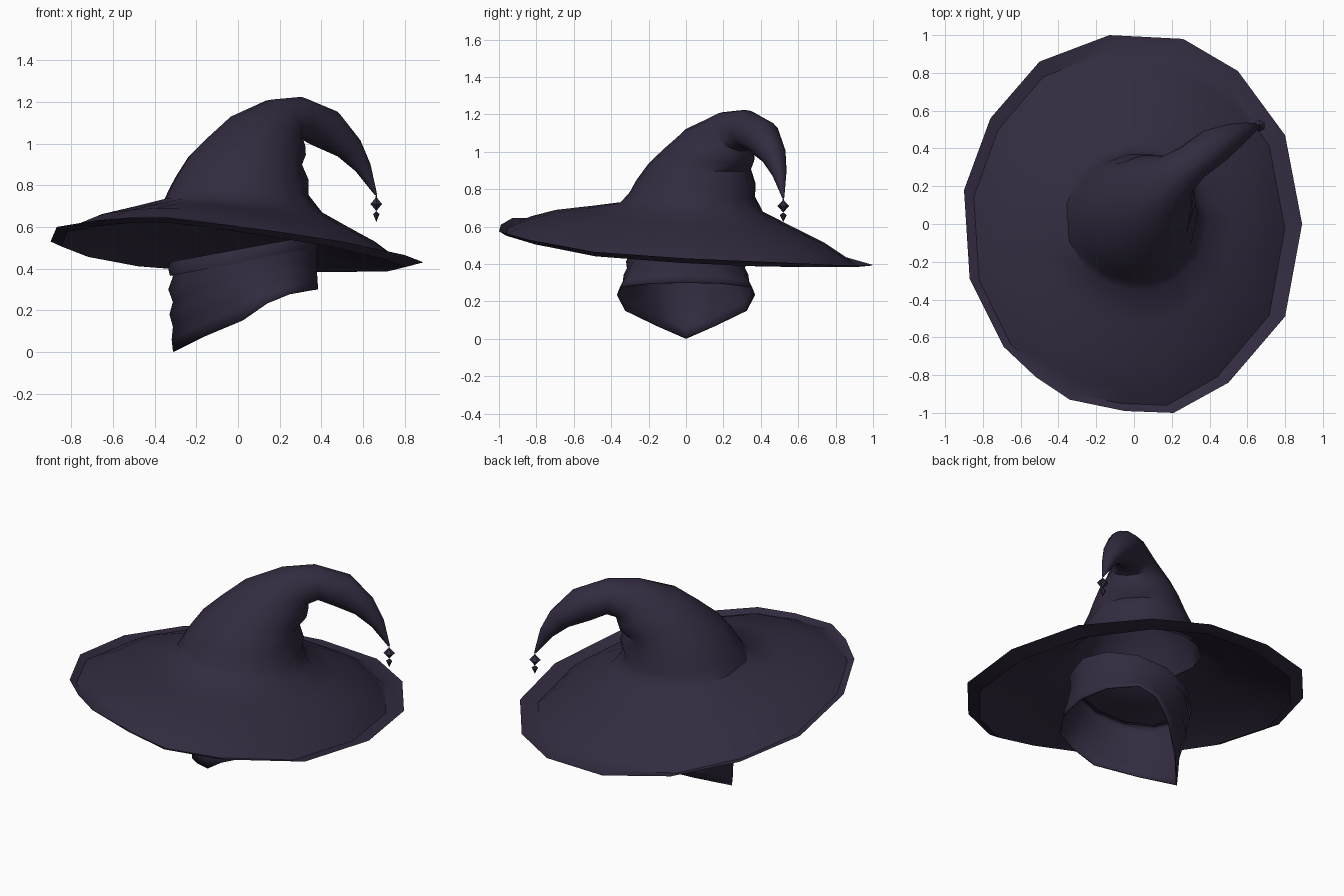
import bpy, bmesh
from math import sin, cos, pi, atan2
from mathutils import Vector, Matrix, Quaternion

if "Cube" in bpy.data.objects:
    bpy.data.objects.remove(bpy.data.objects["Cube"])

cloth = bpy.data.materials.new("dark plum cloth")
colour = (0.033, 0.024, 0.051, 1)
cloth.diffuse_color = colour
cloth.use_nodes = True
shader = cloth.node_tree.nodes["Principled BSDF"]
shader.inputs["Base Color"].default_value = colour
shader.inputs["Roughness"].default_value = 0.9


def finish(name, bm, angle):
    """Turn a bmesh into a shaded object."""
    bmesh.ops.recalc_face_normals(bm, faces=bm.faces)
    mesh = bpy.data.meshes.new(name)
    bm.to_mesh(mesh)
    bm.free()
    mesh.materials.append(cloth)
    obj = bpy.data.objects.new(name, mesh)
    bpy.context.collection.objects.link(obj)
    bpy.ops.object.select_all(action='DESELECT')
    obj.select_set(True)
    bpy.context.view_layer.objects.active = obj
    if angle:
        bpy.ops.object.shade_smooth_by_angle(angle=angle)
    return obj


def loft(name, rings, cap=False, angle=0.8):
    """Skin a list of closed rings of equal length."""
    bm = bmesh.new()
    loops = [[bm.verts.new(p) for p in ring] for ring in rings]
    n = len(loops[0])
    for low, high in zip(loops, loops[1:]):
        for i in range(n):
            j = (i + 1) % n
            bm.faces.new((low[i], low[j], high[j], high[i]))
    if cap:
        bm.faces.new(loops[-1])
    return finish(name, bm, angle)


# Brim outline: an uneven, tilted sixteen-sided loop
rim = [Vector(p) for p in (
    (-.9, .18, .53), (-.87, -.29, .6), (-.69, -.65, .63), (-.52, -.81, .645),
    (-.34, -.93, .645), (-.05, -.99, .61), (.21, -1, .575), (.5, -.84, .53),
    (.8, -.49, .465), (.89, 0, .43), (.8, .47, .41), (.55, .81, .395),
    (.26, .98, .39), (-.13, 1, .395), (-.5, .86, .435), (-.76, .56, .48))]
angles = [atan2(p.y, p.x) for p in rim]

# Crease just inside the turned-up lip
crease = [Vector((p.x * .92 - .02, p.y * .935 - .025, max(p.z - .016, .392)))
          for p in rim]

# Crown: centre, radius and bend of each section, down to the drooping tip
spine = [((.02, .03, .7), .385, .1), ((.005, .04, .77), .342, .06),
         ((.015, .05, .84), .315, .05), ((.037, .08, .92), .28, .1),
         ((.08, .12, .985), .24, .2), ((.138, .175, 1.055), .195, .42),
         ((.215, .25, 1.108), .128, .95), ((.305, .325, 1.123), .102, 1.5),
         ((.42, .41, 1.072), .1, 2.1), ((.53, .47, .98), .068, 2.45),
         ((.6, .5, .885), .04, 2.6), ((.662, .52, .755), .006, 2.7)]
crown = []
for i, (c, r, bend) in enumerate(spine):
    turn = Quaternion((-.62, .78, 0), bend)
    ring = []
    for t in angles:
        # creases gathered under the bend
        fold = .014 * (-1) ** i * max(0, cos(t - .9)) if 0 < i < 5 else 0
        ring.append(Vector(c) + turn @ Vector((cos(t), sin(t), 0)) * (r + fold))
    crown.append(ring)

slope = [[a.lerp(b, f) + Vector((0, 0, lift)) for a, b in zip(crease, crown[0])]
         for f, lift in ((.12, .014), (.35, .024), (.7, .01))]
loft("hat_top", [rim, crease] + slope + crown, cap=True)

# Underside of the brim and lining of the crown, just inside the top
lining = [[p - Vector((0, 0, .008)) for p in ring] for ring in [crease] + slope]
for ring, (c, r, bend) in zip(crown[:6], spine):
    lining.append([p.lerp(Vector(c), .04) for p in ring])
loft("hat_lining", [rim] + lining, cap=True)

# Neck scarf: half of the hem, pointed toward -x, then mirrored across y
half_hem = [(-.312, 0, 0), (-.17, .16, .07), (.02, .325, .15),
            (.14, .37, .235), (.25, .35, .28), (.355, .19, .297), (.385, 0, .3)]
hem = [Vector(p) for p in half_hem]
hem += [Vector((p.x, -p.y, p.z)) for p in hem[-2:0:-1]]


def collar_point(i, grow=0, lift=0):
    t = pi - 2 * pi * i / len(hem)
    return Vector((.025 + (.35 + grow) * cos(t), (.31 + grow) * sin(t),
                   .485 + .065 * cos(t) + lift))


levels = 8
scarf_rings = []
for k in range(levels):
    f = k / (levels - 1)
    ring = []
    for i, low in enumerate(hem):
        # wrinkles, strongest at the pointed front
        front = abs(i - 6) / 6
        crumple = .012 * (-1) ** k * front if 0 < k < levels - 1 else 0
        high = collar_point(i, crumple)
        p = high.lerp(low, f ** 2)
        p.z = high.z + (low.z - high.z) * f
        ring.append(p)
    scarf_rings.append(ring)
scarf = loft("scarf", scarf_rings, angle=1.5)
thick = scarf.modifiers.new("thickness", 'SOLIDIFY')
thick.thickness = .008

# Rolled collar at the top of the scarf
loft("scarf_collar", [[collar_point(i, grow, lift) for i in range(len(hem))]
                      for grow, lift in ((-.03, 0), (0, .012), (.01, -.02),
                                         (.002, -.055))], angle=1.2)


# Charm hanging from the tip
def gem(name, z, width, above, below, sides):
    bm = bmesh.new()
    for depth, sign in ((above, 1), (below, -1)):
        bmesh.ops.create_cone(
            bm, segments=sides, radius1=width, radius2=0, depth=depth,
            matrix=Matrix.Translation((.664, .52, z + sign * depth / 2))
            @ Matrix.Diagonal((1, 1, sign, 1)))
    bmesh.ops.remove_doubles(bm, verts=bm.verts, dist=.0005)
    finish(name, bm, 0)


gem("charm_bead", .71, .032, .034, .034, 6)
gem("charm_drop", .662, .018, .014, .038, 6)
gem("charm_thread", .74, .004, .03, .09, 4)
